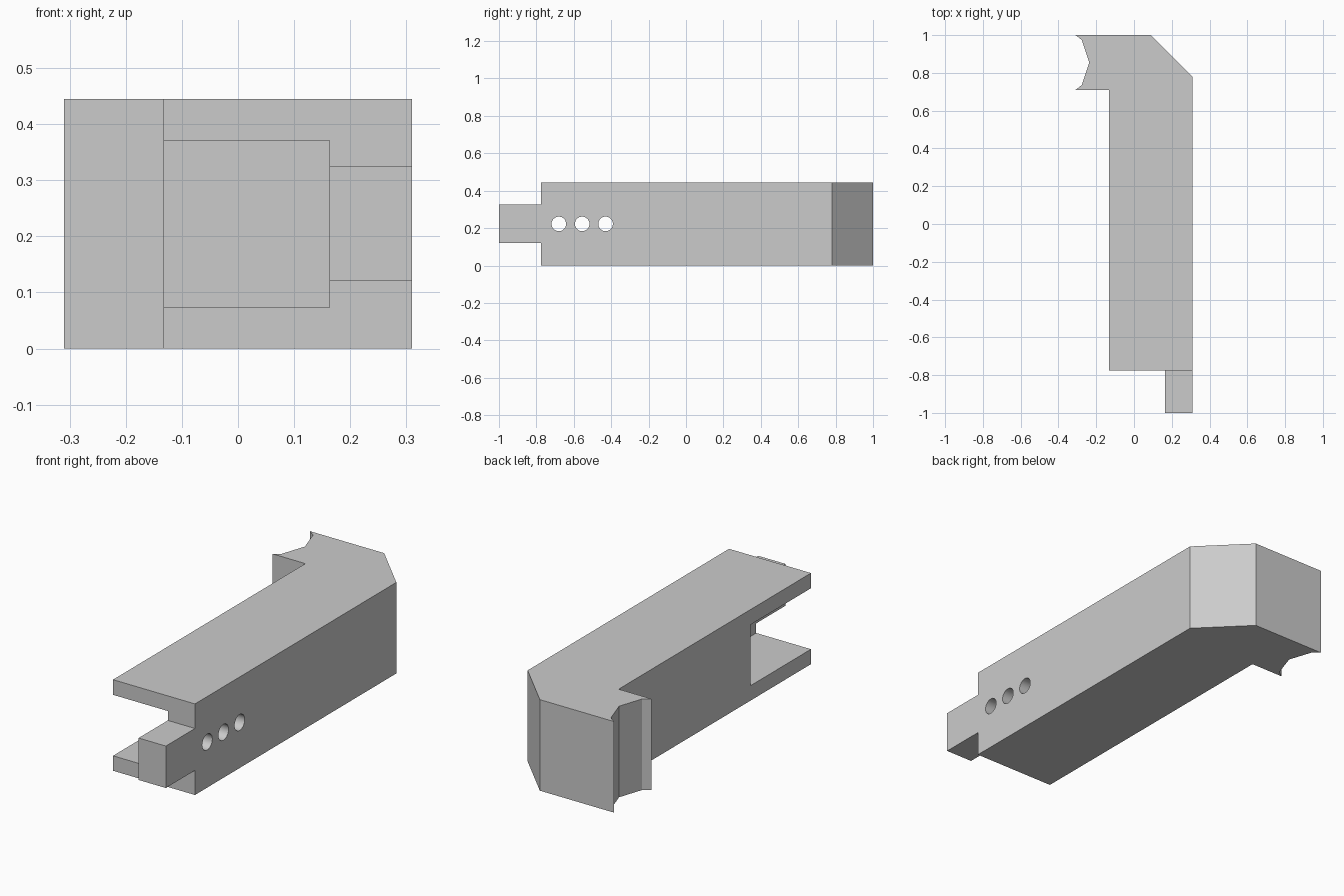
import bpy
import bmesh
import math
from mathutils import Matrix

cube = bpy.data.objects.get("Cube")
if cube:
    bpy.data.objects.remove(cube, do_unlink=True)

HEIGHT = 0.445
SHOULDER = -0.775      # front end of the main beam
WEB = 0.163            # inner face of the side wall and tab
SIDE = 0.31

grey = bpy.data.materials.new("plain grey")
grey.use_nodes = True
grey.diffuse_color = (0.6, 0.6, 0.6, 1)
grey.node_tree.nodes["Principled BSDF"].inputs["Base Color"].default_value = (0.6, 0.6, 0.6, 1)


def make_object(name, bm):
    bmesh.ops.recalc_face_normals(bm, faces=bm.faces)
    mesh = bpy.data.meshes.new(name)
    bm.to_mesh(mesh)
    bm.free()
    mesh.materials.append(grey)
    obj = bpy.data.objects.new(name, mesh)
    bpy.context.collection.objects.link(obj)
    return obj


def prism(name, outline, z0, z1):
    bm = bmesh.new()
    face = bm.faces.new([bm.verts.new((x, y, z0)) for x, y in outline])
    top = bmesh.ops.extrude_face_region(bm, geom=[face])["geom"]
    verts = [v for v in top if isinstance(v, bmesh.types.BMVert)]
    bmesh.ops.translate(bm, verts=verts, vec=(0, 0, z1 - z0))
    return make_object(name, bm)


def box(name, x, y, z):
    return prism(name, [(x[0], y[0]), (x[1], y[0]), (x[1], y[1]), (x[0], y[1])], *z)


def cut(target, cutter):
    mod = target.modifiers.new("cut", "BOOLEAN")
    mod.operation = "DIFFERENCE"
    mod.solver = "EXACT"
    mod.object = cutter
    bpy.context.view_layer.objects.active = target
    bpy.ops.object.modifier_apply(modifier=mod.name)
    bpy.data.objects.remove(cutter, do_unlink=True)


# Beam with chamfered corner, scooped hook end and front tab
hook_scoop = [(-0.31, 1), (-0.277, 0.975), (-0.237, 0.855), (-0.277, 0.735), (-0.31, 0.71)]
outline = [(WEB, -1), (SIDE, -1), (SIDE, 0.78), (0.09, 1)] + hook_scoop + [
    (-0.133, 0.71), (-0.133, SHOULDER), (WEB, SHOULDER)]
bracket = prism("bracket_arm", outline, 0, HEIGHT)

# Trim the tab above and below
for z in ((-0.1, 0.12), (0.325, 0.6)):
    cut(bracket, box("tab_trim", (0, 0.5), (-1.2, SHOULDER), z))

# Pocket open to the front and the inner side
cut(bracket, box("pocket_cutter", (-0.3, WEB), (-0.9, -0.31), (0.073, 0.371)))

# Row of pin holes through the side wall
for y in (-0.68, -0.555, -0.43):
    bm = bmesh.new()
    place = Matrix.Translation((0.25, y, HEIGHT / 2)) @ Matrix.Rotation(math.pi / 2, 4, "Y")
    bmesh.ops.create_cone(bm, cap_ends=True, segments=32, radius1=0.039, radius2=0.039,
                          depth=0.3, matrix=place)
    cut(bracket, make_object("pin_hole_cutter", bm))

bpy.ops.object.select_all(action="DESELECT")
bracket.select_set(True)
bpy.context.view_layer.objects.active = bracket
bpy.ops.object.shade_smooth_by_angle(angle=math.radians(15))
